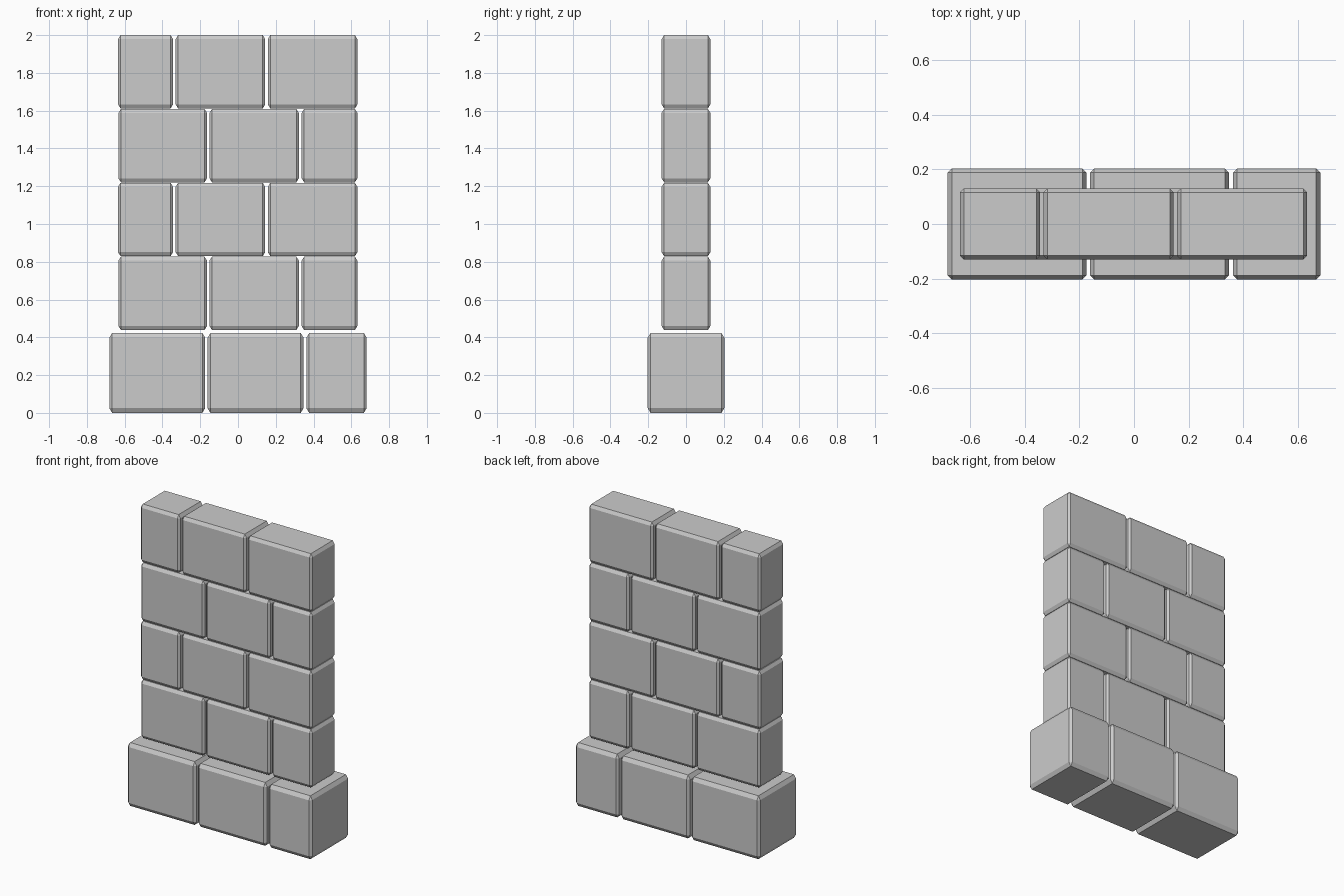
import bpy, bmesh
from mathutils import Vector

if "Cube" in bpy.data.objects:
    bpy.data.objects.remove(bpy.data.objects["Cube"])


def block(name, x0, x1, depth, z0, z1, bev_xy, bev_z):
    """Chamfered stone block; the chamfer is taller (bev_z) than it is deep (bev_xy)."""
    k = bev_z / bev_xy
    bm = bmesh.new()
    bmesh.ops.create_cube(bm, size=1)
    bmesh.ops.scale(bm, vec=Vector((x1 - x0, depth, (z1 - z0) / k)), verts=bm.verts)
    bmesh.ops.bevel(bm, geom=bm.edges[:], offset=bev_xy, offset_type='OFFSET',
                    segments=1, profile=0.5, affect='EDGES')
    bmesh.ops.scale(bm, vec=Vector((1, 1, k)), verts=bm.verts)
    me = bpy.data.meshes.new(name)
    bm.to_mesh(me)
    bm.free()
    ob = bpy.data.objects.new(name, me)
    ob.location = ((x0 + x1) / 2, 0, (z0 + z1) / 2)
    bpy.context.collection.objects.link(ob)


# Wide foundation course
base = [(-0.681, -0.174), (-0.161, 0.347), (0.362, 0.681)]
for i, (a, b) in enumerate(base):
    block(f"base_block_{i + 1}", a, b, 0.405, 0.0, 0.423, 0.015, 0.025)

# Four thinner courses in alternating bond
bonds = [
    [(-0.633, -0.164), (-0.151, 0.322), (0.337, 0.632)],
    [(-0.635, -0.344), (-0.330, 0.144), (0.158, 0.632)],
]
pitch, height = 0.391, 0.388
for row in range(4):
    top = 2.0 - pitch * (3 - row)
    for i, (a, b) in enumerate(bonds[row % 2]):
        block(f"wall_block_{row + 1}_{i + 1}", a, b, 0.258, top - height, top, 0.013, 0.021)
